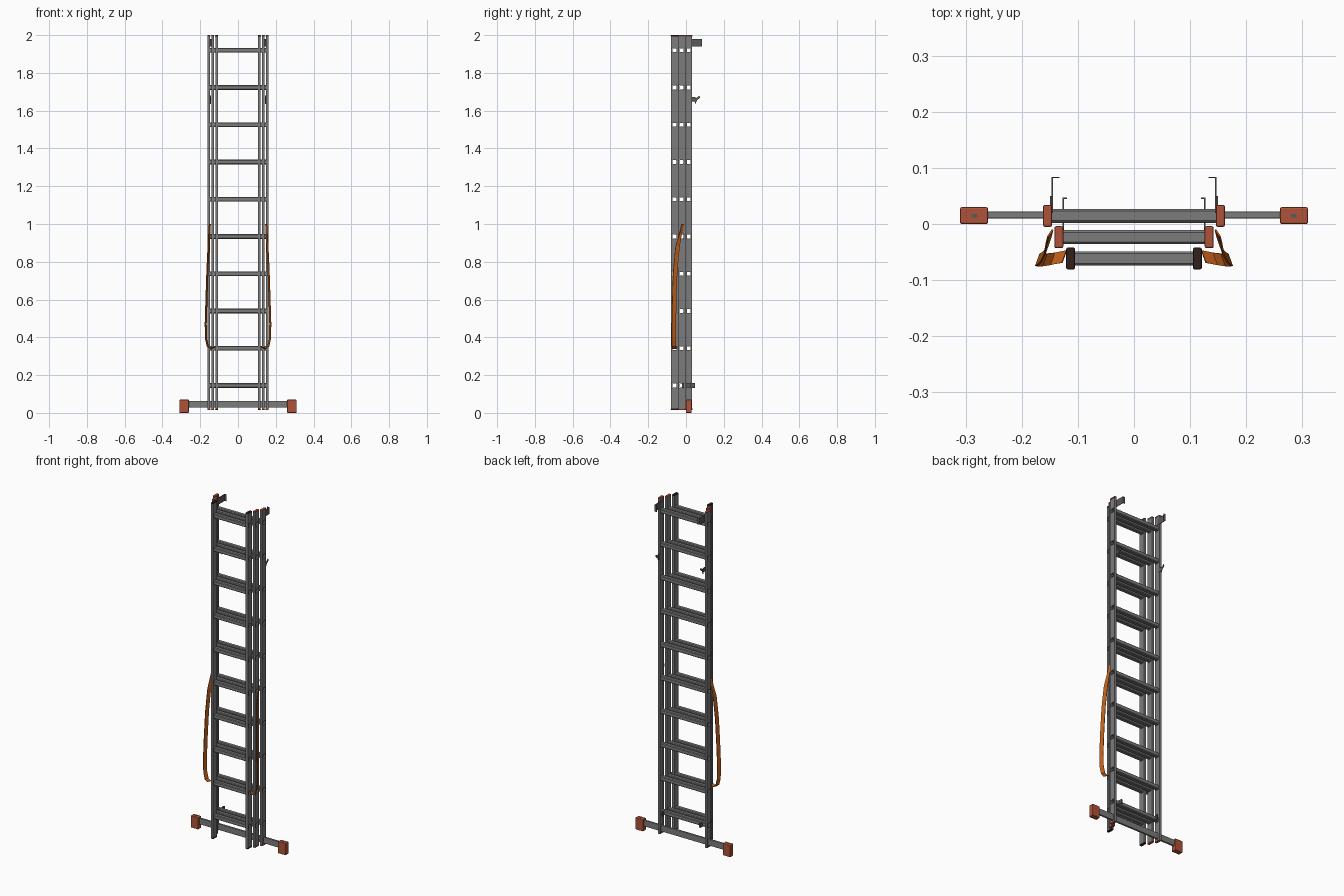
import bpy, bmesh
from mathutils import Vector

if "Cube" in bpy.data.objects:
    bpy.data.objects.remove(bpy.data.objects["Cube"])


def material(name, rgb):
    m = bpy.data.materials.new(name)
    m.diffuse_color = (*rgb, 1)
    m.use_nodes = True
    m.node_tree.nodes["Principled BSDF"].inputs["Base Color"].default_value = m.diffuse_color
    return m


ALU = material("aluminium", (0.2, 0.2, 0.2))
RED = material("red_brown_plastic", (0.42, 0.085, 0.04))
BLACK = material("black_plastic", (0.03, 0.014, 0.012))
ORANGE = material("orange_webbing", (0.55, 0.12, 0.01))
STEEL = material("dark_steel", (0.1, 0.1, 0.1))


def finish(name, bm, mat):
    bmesh.ops.recalc_face_normals(bm, faces=bm.faces)
    me = bpy.data.meshes.new(name)
    bm.to_mesh(me)
    bm.free()
    me.materials.append(mat)
    ob = bpy.data.objects.new(name, me)
    bpy.context.collection.objects.link(ob)
    return ob


def add_box(bm, x0, x1, y0, y1, z0, z1):
    vs = bmesh.ops.create_cube(bm, size=1)["verts"]
    for v in vs:
        v.co = Vector(((x0 + x1) / 2 + v.co.x * (x1 - x0),
                       (y0 + y1) / 2 + v.co.y * (y1 - y0),
                       (z0 + z1) / 2 + v.co.z * (z1 - z0)))


def boxes(name, mat, items, bevel=0):
    bm = bmesh.new()
    for b in items:
        add_box(bm, *b)
    ob = finish(name, bm, mat)
    if bevel:
        mod = ob.modifiers.new("bevel", "BEVEL")
        mod.width, mod.segments = bevel, 2
    return ob


def square_ring(half, cut):
    a, b = half, half - cut
    return [(a, -b), (a, b), (b, a), (-b, a), (-a, b), (-a, -b), (-b, -a), (b, -a)]


RUNGS = [0.145 + i * 0.1972 for i in range(10)]
HOLE = 0.0125
BOTTOM, TOP = 0.022, 1.994


def stile(name, x, y):
    # two flanges joined by a web that is open at every rung
    w, d = 0.007, 0.0185
    parts = [(x - w, x + w, y - d, y - HOLE, BOTTOM, TOP),
             (x - w, x + w, y + HOLE, y + d, BOTTOM, TOP)]
    edges = [BOTTOM] + [z + s * HOLE for z in RUNGS for s in (-1, 1)] + [TOP]
    for z0, z1 in zip(edges[::2], edges[1::2]):
        parts.append((x - w + 0.001, x + w - 0.001, y - HOLE, y + HOLE, z0, z1))
    boxes(name, ALU, parts)


def rungs(name, x, y):
    # open-ended hollow tubes
    bm = bmesh.new()
    for z in RUNGS:
        loops = []
        for half, cut in ((0.0125, 0.004), (0.0105, 0.003)):
            for sx in (-x, x):
                loops.append([bm.verts.new((sx, y + a, z + b))
                              for a, b in square_ring(half, cut)])
        ol, orr, il, ir = loops
        for p, q in ((ol, orr), (il, ir), (ol, il), (orr, ir)):
            for i in range(8):
                j = (i + 1) % 8
                bm.faces.new((p[i], p[j], q[j], q[i]))
    finish(name, bm, ALU)


# three nested ladder sections
for label, x, y, cap in (("back", 0.154, 0.0145, RED), ("middle", 0.134, -0.0235, RED),
                         ("front", 0.113, -0.0615, BLACK)):
    rungs(label + "_rungs", x + 0.008, y)
    for side, s in (("left", -1), ("right", 1)):
        stile(f"{label}_{side}_stile", s * x, y)
        cx = s * x
        boxes(f"{label}_{side}_end_caps", cap,
              [(cx - 0.008, cx + 0.008, y - 0.0195, y + 0.0195, z0, z1)
               for z0, z1 in ((0.015, 0.023), (1.992, 2.0))], 0.003)

# stabiliser bar with plastic feet
boxes("stabiliser_bar", ALU, [(-0.28, 0.28, 0.010, 0.022, 0.028, 0.064)], 0.002)
for side, s in (("left", -1), ("right", 1)):
    x0, x1 = sorted((s * 0.26, s * 0.31))
    boxes(side + "_foot", RED, [(x0, x1, 0.0, 0.03, 0.0, 0.07)], 0.003)
    boxes(side + "_foot_bolt", STEEL, [(s * 0.285 - 0.005, s * 0.285 + 0.005,
                                       0.012, 0.018, 0.066, 0.0715)])


def strap(name, s):
    # webbing hanging from the middle stile, looping in below the front stile
    pts = [(0.149, -0.016, 1.0), (0.152, -0.028, 0.95), (0.156, -0.045, 0.88),
           (0.162, -0.057, 0.75), (0.167, -0.062, 0.6), (0.171, -0.064, 0.47),
           (0.169, -0.064, 0.39), (0.160, -0.064, 0.352), (0.145, -0.062, 0.340),
           (0.124, -0.058, 0.350)]
    bm = bmesh.new()
    rows = []
    for i, (x, y, z) in enumerate(pts):
        h = 0.006 if i < 2 else 0.011
        rows.append([bm.verts.new((s * (x - k * 0.004), y + k * h, z)) for k in (-1, 1)])
    for a, b in zip(rows, rows[1:]):
        bm.faces.new((a[0], a[1], b[1], b[0]))
    ob = finish(name, bm, ORANGE)
    mod = ob.modifiers.new("thickness", "SOLIDIFY")
    mod.thickness, mod.offset = 0.003, 0


def fittings(side, s):
    def put(name, items):
        boxes(f"{side}_{name}", STEEL,
              [(*sorted((s * a, s * b)), *rest) for a, b, *rest in items])
    # top guide hook with inward lip
    put("guide_hook", [(0.1445, 0.147, 0.02, 0.083, 1.94, 1.98),
                       (0.133, 0.147, 0.082, 0.084, 1.94, 1.98)])
    # lower guide hook on the middle section
    put("small_guide_hook", [(0.1245, 0.127, -0.02, 0.046, 0.132, 0.158),
                             (0.119, 0.127, 0.045, 0.047, 0.132, 0.158)])
    # catch on the back stile
    put("catch_plate", [(0.146, 0.150, 0.028, 0.05, 1.648, 1.672)])
    bm = bmesh.new()
    outline = [(0.04, 1.665), (0.05, 1.635), (0.058, 1.655), (0.074, 1.668),
               (0.072, 1.68), (0.056, 1.668)]
    a, b = ([bm.verts.new((s * x, y, z)) for y, z in outline] for x in (0.144, 0.147))
    bm.faces.new(a)
    bm.faces.new(b)
    for i in range(len(outline)):
        j = (i + 1) % len(outline)
        bm.faces.new((a[i], a[j], b[j], b[i]))
    finish(side + "_catch_hook", bm, STEEL)


for side, s in (("left", -1), ("right", 1)):
    strap(side + "_strap", s)
    fittings(side, s)
